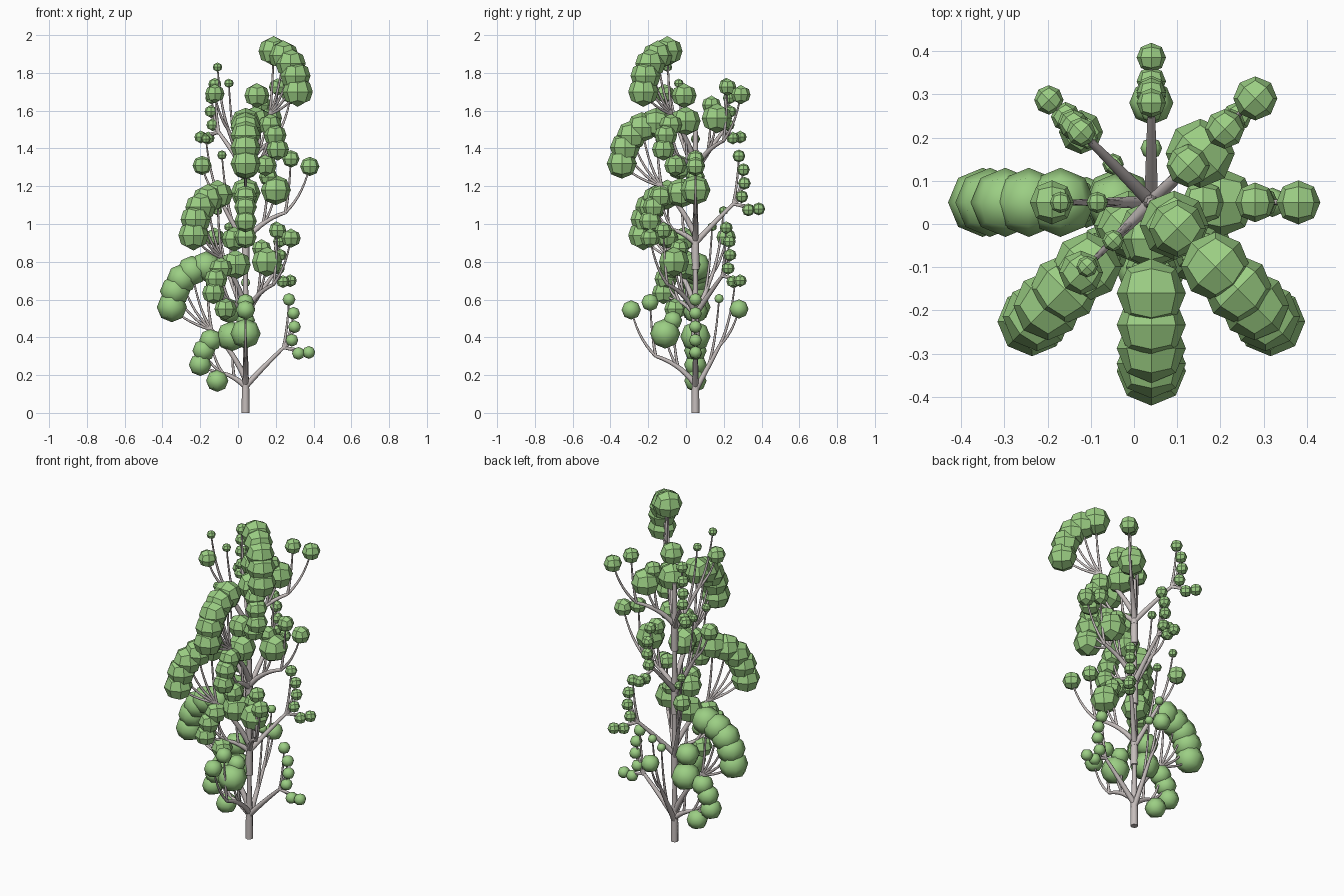
import bpy, bmesh, math
from mathutils import Vector

if "Cube" in bpy.data.objects:
    bpy.data.objects.remove(bpy.data.objects["Cube"])

CX, CY, STEP = 0.04, 0.05, 0.38   # trunk axis, height of one tier


def material(name, col):
    m = bpy.data.materials.new(name)
    m.diffuse_color = (*col, 1)
    m.use_nodes = True
    m.node_tree.nodes["Principled BSDF"].inputs["Base Color"].default_value = m.diffuse_color
    return m


leaf_mat = material("leaf_green", (0.33, 0.62, 0.23))
bark_mat = material("bark_grey", (0.56, 0.51, 0.50))


def arc(start, bend, end, r, n):
    """A row of n equal leaf balls along a bent line."""
    a, b, c = Vector(start), Vector(bend), Vector(end)
    ts = [i / (n - 1) for i in range(n)]
    return [(*(a * (1 - t) ** 2 + b * 2 * t * (1 - t) + c * t * t), r) for t in ts]


# Limbs of one tier: heading, height on trunk, elbow, fork, leaf balls.
# Points are (distance from trunk, height); balls add a radius.
LIMBS = [
    (180, .18, (.08, .35), (.18, .44),
     arc((.39, .56), (.375, .75), (.21, .775), .08, 5) + [(.085, .54, .066)]),
    (180, .14, (.06, .195), (.12, .21),
     arc((.24, .255), (.23, .34), (.185, .385), .06, 3) + [(.15, .17, .059), (.075, .405, .08)]),
    (270, .15, (.08, .26), (.21, .3),
     [(.34, .545, .051), (.24, .585, .046), (.16, .42, .08), (.12, .49, .05)]),
    (0, .14, (.11, .26), (.2, .345),
     arc((.23, .6), (.28, .49), (.245, .385), .034, 4) + arc((.28, .315), (.3, .32), (.335, .32), .034, 2)),
    (90, .12, (.07, .25), (.13, .36),
     [(.23, .55, .051), (.125, .605, .025), (.21, .69, .025)]),
]


def polar(heading, d, z):
    a = math.radians(heading)
    return Vector((d * math.cos(a), d * math.sin(a), z))


def foliage_mesh(name, smooth):
    bm = bmesh.new()
    # cube split once per side and rounded into a ball
    unit = bmesh.new()
    bmesh.ops.create_cube(unit, size=2)
    bmesh.ops.subdivide_edges(unit, edges=unit.edges[:], cuts=1, use_grid_fill=True)
    for heading, _, _, _, balls in LIMBS:
        for d, z, r in balls:
            c = polar(heading, d, z)
            made = {v: bm.verts.new(c + v.co.normalized() * r) for v in unit.verts}
            for f in unit.faces:
                bm.faces.new([made[v] for v in f.verts]).smooth = smooth
    unit.free()
    me = bpy.data.meshes.new(name)
    bm.to_mesh(me)
    bm.free()
    me.materials.append(leaf_mat)
    return me


def limb_curve(name):
    cu = bpy.data.curves.new(name, 'CURVE')
    cu.dimensions = '3D'
    cu.bevel_depth = 1.0
    cu.bevel_resolution = 2
    cu.resolution_u = 4
    cu.use_fill_caps = True
    cu.materials.append(bark_mat)

    def tube(heading, pts, r0, r1):
        s = cu.splines.new('NURBS')
        s.points.add(len(pts) - 1)
        for i, (p, (d, z)) in enumerate(zip(s.points, pts)):
            p.co = (*polar(heading, d, z), 1)
            p.radius = r0 + (r1 - r0) * i / (len(pts) - 1)
        s.order_u = 3
        s.use_endpoint_u = True

    # trunk: stout foot and thinner leader
    tube(0, [(0, 0), (0, .09), (0, .18)], .021, .019)
    tube(0, [(0, .12), (0, .2), (0, .4)], .020, .011)
    for heading, z0, elbow, fork, balls in LIMBS:
        tube(heading, [(0, z0), elbow, fork], .016, .009)
        root = Vector((0, z0))
        inner = (root + Vector(elbow) * 2 + Vector(fork)) / 4   # where the tube passes
        for d, z, _ in balls:
            tip = Vector((d, z))
            start = inner if d < fork[0] else Vector(fork)
            # twigs leave sideways, then turn up to their ball
            bend = start + Vector(((tip.x - start.x) * .7, (tip.y - start.y) * .35))
            tube(heading, [start, bend, tip], .0085, .004)
    return cu


# Four identical tiers, each raised and turned an eighth of a circle
smooth_leaves = foliage_mesh("foliage_smooth", True)
flat_leaves = foliage_mesh("foliage_faceted", False)
limbs = limb_curve("limbs")
for k in range(4):
    for part, data in (("foliage", flat_leaves if k else smooth_leaves), ("trunk_and_limbs", limbs)):
        ob = bpy.data.objects.new(f"{part}_tier_{k + 1}", data)
        ob.location = (CX, CY, STEP * k)
        ob.rotation_euler.z = math.radians(45 * k)
        bpy.context.collection.objects.link(ob)
